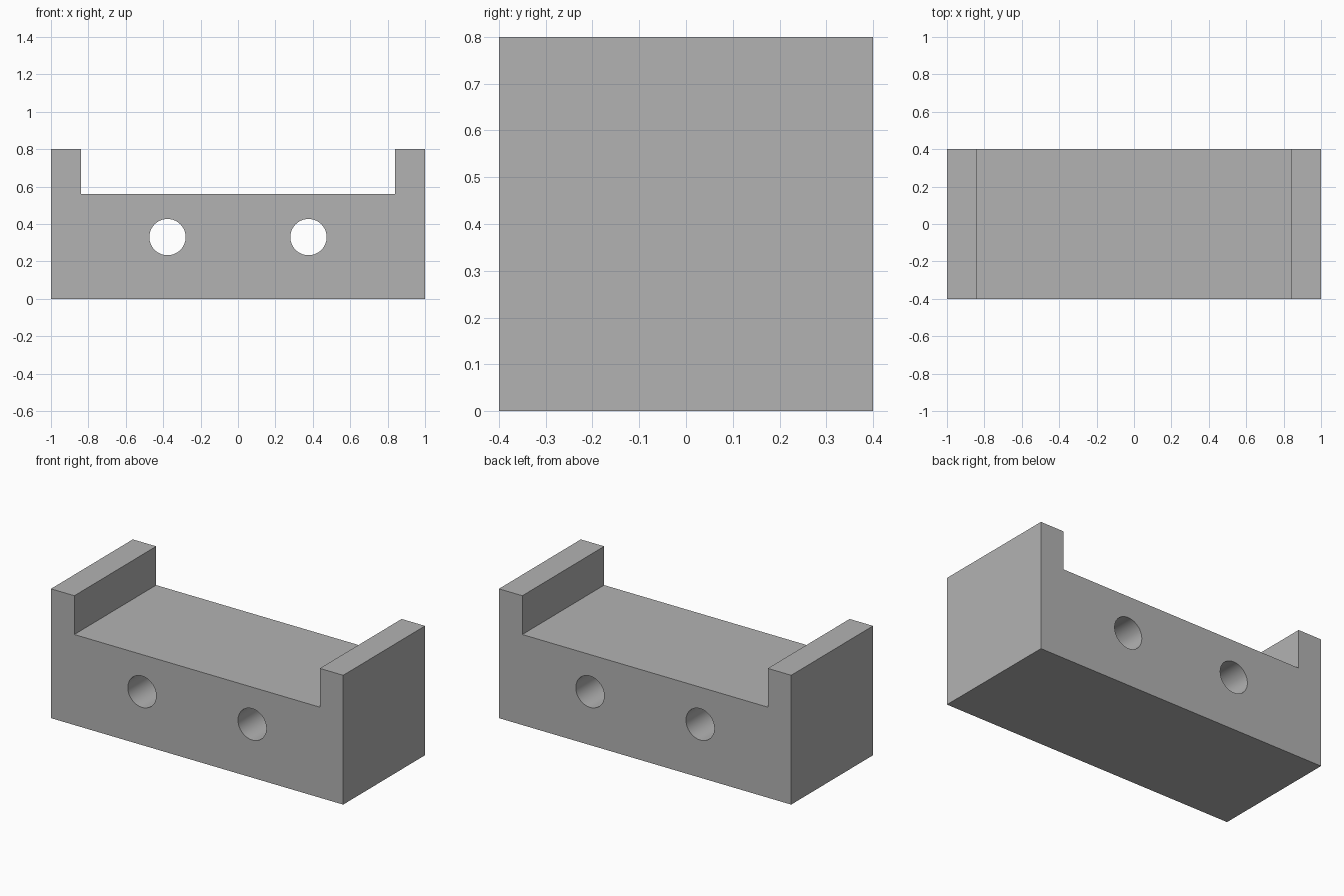
import bpy
import bmesh
import math

if "Cube" in bpy.data.objects:
    bpy.data.objects.remove(bpy.data.objects["Cube"], do_unlink=True)

DEPTH = 0.8
HOLE_X, HOLE_Z, HOLE_RADIUS = 0.377, 0.33, 0.097

# Plain grey
grey = bpy.data.materials.new("plain grey")
grey.use_nodes = True
colour = (0.45, 0.45, 0.45, 1)
grey.diffuse_color = colour
grey.node_tree.nodes["Principled BSDF"].inputs["Base Color"].default_value = colour

# Cradle block: U-shaped profile, mirrored in x and extruded front to back
half = [(1, 0), (1, 0.8), (0.84, 0.8), (0.84, 0.56)]
profile = half + [(-x, z) for x, z in reversed(half)]
bm = bmesh.new()
face = bm.faces.new([bm.verts.new((x, -DEPTH / 2, z)) for x, z in profile])
sweep = bmesh.ops.extrude_face_region(bm, geom=[face])
bmesh.ops.translate(bm, vec=(0, DEPTH, 0),
                    verts=[g for g in sweep["geom"] if isinstance(g, bmesh.types.BMVert)])
bmesh.ops.recalc_face_normals(bm, faces=bm.faces)
mesh = bpy.data.meshes.new("cradle_block")
bm.to_mesh(mesh)
bm.free()
block = bpy.data.objects.new("cradle_block", mesh)
bpy.context.collection.objects.link(block)
mesh.materials.append(grey)

# Two round holes drilled through from front to back
for side, name in ((-1, "right_hole_cutter"), (1, "left_hole_cutter")):
    bpy.ops.mesh.primitive_cylinder_add(
        vertices=64, radius=HOLE_RADIUS, depth=DEPTH * 1.5,
        location=(side * HOLE_X, 0, HOLE_Z), rotation=(math.pi / 2, 0, 0))
    cutter = bpy.context.object
    cutter.name = name
    cutter.hide_render = True
    cutter.data.materials.append(grey)
    drill = block.modifiers.new(name, "BOOLEAN")
    drill.operation = "DIFFERENCE"
    drill.solver = "EXACT"
    drill.object = cutter
    bpy.ops.object.select_all(action="DESELECT")
    block.select_set(True)
    bpy.context.view_layer.objects.active = block
    bpy.ops.object.modifier_apply(modifier=drill.name)
    bpy.data.objects.remove(cutter, do_unlink=True)

# Smooth hole walls, sharp block edges
bpy.ops.object.shade_smooth_by_angle(angle=math.radians(30))
